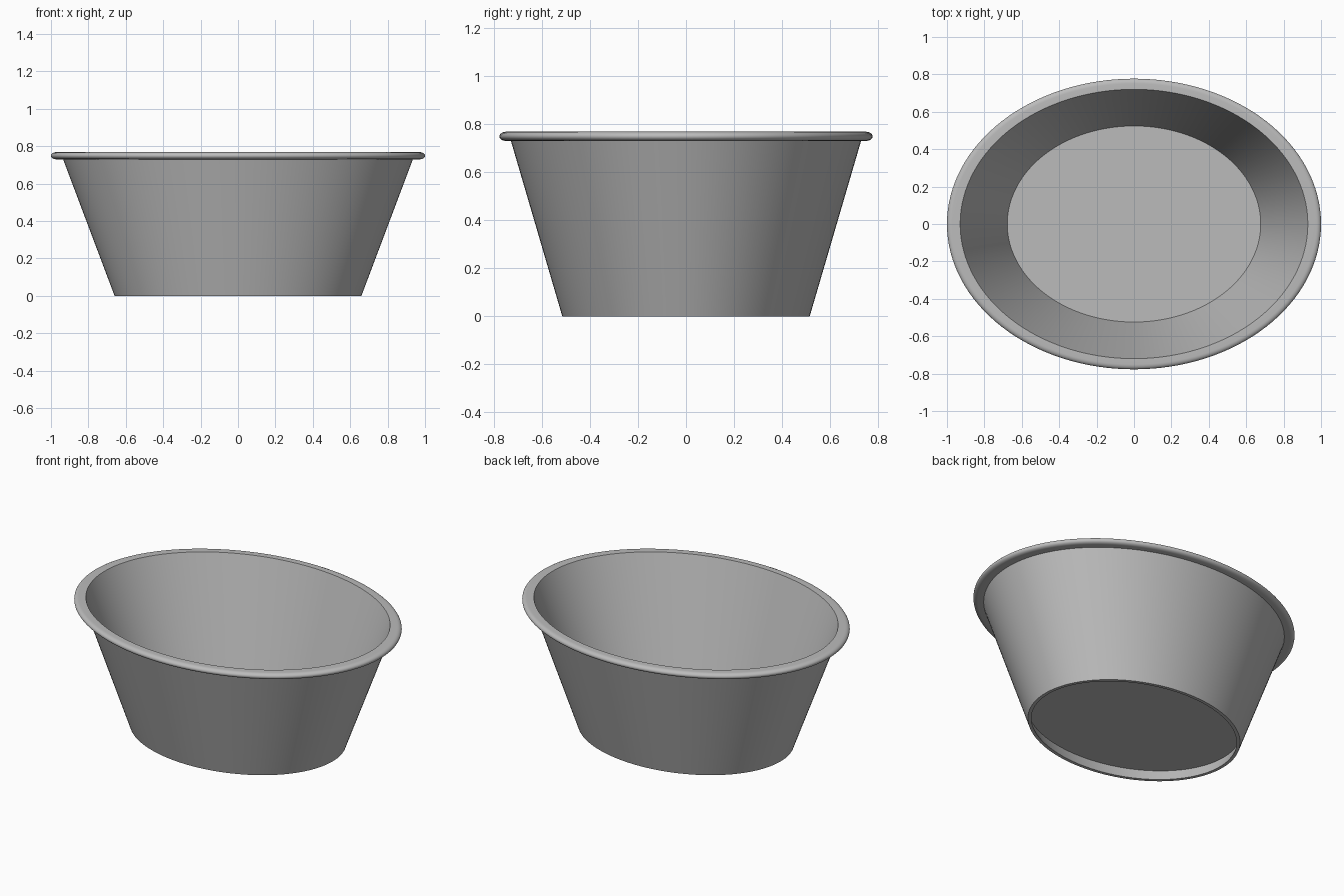
import bpy
import bmesh
from math import cos, sin, pi, radians

cube = bpy.data.objects.get("Cube")
if cube:
    bpy.data.objects.remove(cube, do_unlink=True)

SEGMENTS = 128
FLOOR_LOW, FLOOR_TOP = 0.07, 0.10
WALL_TOP, RIM_TOP = 0.73, 0.768

# Single plain grey for the whole tub
grey = bpy.data.materials.new("plain grey")
grey.use_nodes = True
colour = (0.5, 0.5, 0.5, 1)
grey.diffuse_color = colour
grey.node_tree.nodes["Principled BSDF"].inputs["Base Color"].default_value = colour


def outer(z):
    """Half-widths of the outside wall at a height."""
    return 0.66 + 0.377 * z, 0.515 + 0.293 * z, z


def inner(z):
    """Half-widths of the inside wall at a height."""
    return 0.64 + 0.377 * z, 0.495 + 0.293 * z, z


def oval_lathe(name, profile):
    """Sweep (x radius, y radius, height) points around an oval."""
    bm = bmesh.new()
    angles = [2 * pi * i / SEGMENTS for i in range(SEGMENTS)]
    rings = [[bm.verts.new((rx * cos(a), ry * sin(a), z)) for a in angles]
             for rx, ry, z in profile]
    for low, high in zip(rings, rings[1:]):
        for i in range(SEGMENTS):
            j = (i + 1) % SEGMENTS
            bm.faces.new((low[i], low[j], high[j], high[i]))
    bmesh.ops.remove_doubles(bm, verts=bm.verts, dist=1e-5)
    mesh = bpy.data.meshes.new(name)
    bm.to_mesh(mesh)
    bm.free()
    mesh.materials.append(grey)
    obj = bpy.data.objects.new(name, mesh)
    bpy.context.collection.objects.link(obj)
    bpy.ops.object.select_all(action='DESELECT')
    obj.select_set(True)
    bpy.context.view_layer.objects.active = obj
    bpy.ops.object.shade_smooth_by_angle(angle=radians(35))
    return obj


# Flared wall with a thin foot ring
oval_lathe("tub_wall", [inner(WALL_TOP), inner(0), outer(0), outer(WALL_TOP)])

# Raised floor, recessed underneath
oval_lathe("tub_floor", [(0, 0, FLOOR_LOW), inner(FLOOR_LOW),
                         inner(FLOOR_TOP), (0, 0, FLOOR_TOP)])

# Rolled rim with a rounded outer edge
radius = (RIM_TOP - WALL_TOP) / 2
rim = [outer(WALL_TOP)]
for k in range(13):
    a = -pi / 2 + pi * k / 12
    out = radius * 1.4 * (cos(a) - 1)
    rim.append((1 + out, 0.777 + out, WALL_TOP + radius * (1 + sin(a))))
rim += [inner(RIM_TOP), inner(WALL_TOP)]
oval_lathe("rolled_rim", rim)
